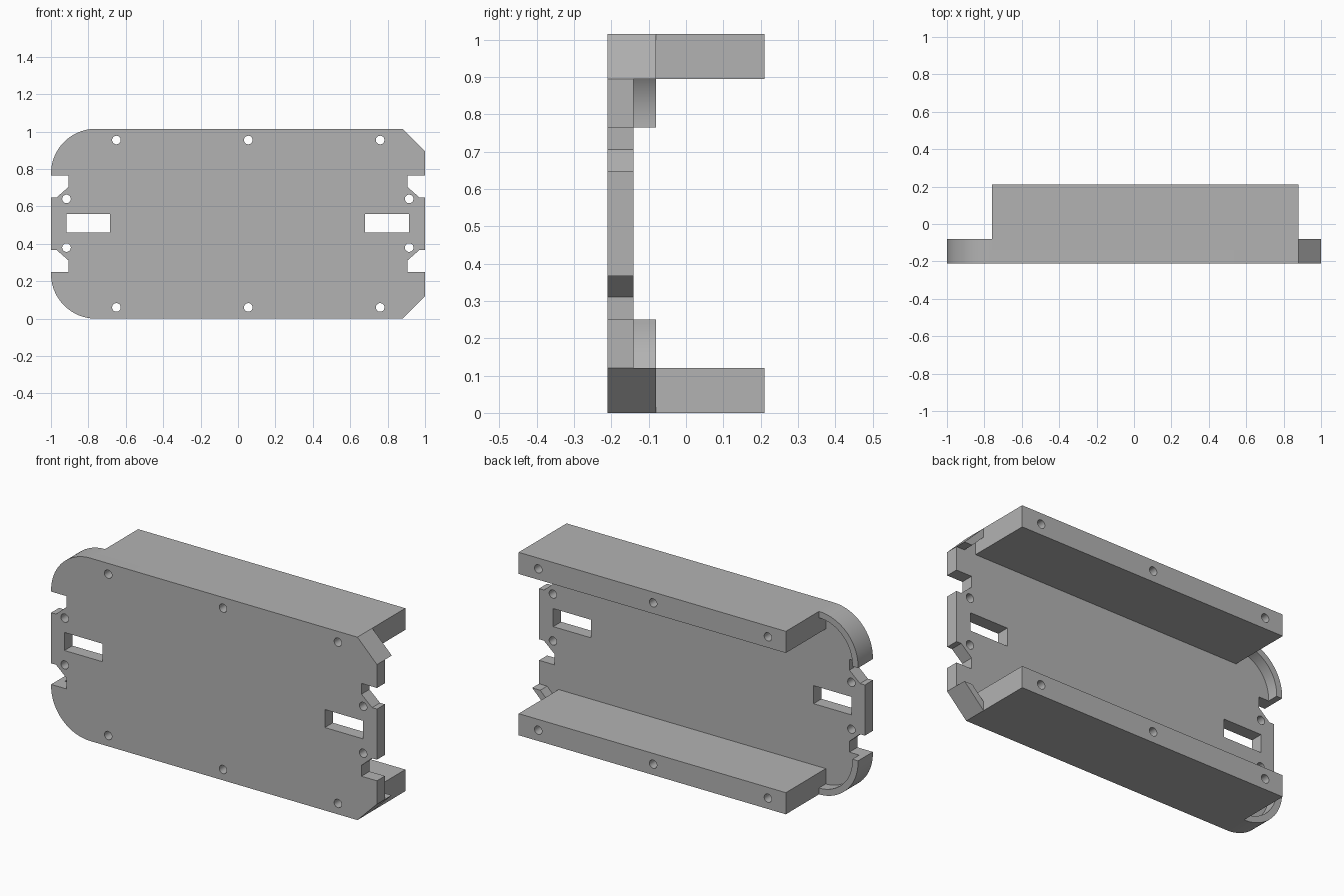
import bpy, bmesh
from math import pi, cos, sin

cube = bpy.data.objects.get("Cube")
if cube:
    bpy.data.objects.remove(cube, do_unlink=True)

grey = bpy.data.materials.new("plain grey")
grey.use_nodes = True
COLOUR = (0.45, 0.45, 0.45, 1)
grey.diffuse_color = COLOUR
grey.node_tree.nodes["Principled BSDF"].inputs["Base Color"].default_value = COLOUR

H = 1.015            # total height
FRONT, PLATE_BACK, RIM_BACK, RAIL_BACK = -0.21, -0.14, -0.08, 0.21
RAIL_L, RAIL_R, RAIL_H = -0.76, 0.88, 0.12
RADIUS, WALL = 0.24, 0.035


def arc(cx, cz, r, start, end, steps=24):
    angles = [start + (end - start) * i / steps for i in range(steps + 1)]
    return [(cx + r * cos(a), cz + r * sin(a)) for a in angles]


def hole(cx, cz, r=0.023):
    return arc(cx, cz, r, 0, 2 * pi, 32)[:-1]


def box(x0, x1, z0, z1):
    return [(x0, z0), (x1, z0), (x1, z1), (x0, z1)]


def flip(points):
    return [(x, H - z) for x, z in points]


def slab(name, loops, y0, y1):
    """Extrude an outline, with any inner hole loops, from y0 to y1."""
    curve = bpy.data.curves.new(name, "CURVE")
    curve.dimensions = "2D"
    curve.fill_mode = "BOTH"
    curve.extrude = (y1 - y0) / 2
    for loop in loops:
        spline = curve.splines.new("POLY")
        spline.points.add(len(loop) - 1)
        for point, (x, z) in zip(spline.points, loop):
            point.co = (x, z, 0, 1)
        spline.use_cyclic_u = True
    obj = bpy.data.objects.new(name, curve)
    bpy.context.collection.objects.link(obj)
    obj.location.y = (y0 + y1) / 2
    obj.rotation_euler.x = pi / 2
    bpy.ops.object.select_all(action="DESELECT")
    obj.select_set(True)
    bpy.context.view_layer.objects.active = obj
    bpy.ops.object.convert(target="MESH")
    obj = bpy.context.object
    bm = bmesh.new()
    bm.from_mesh(obj.data)
    bmesh.ops.remove_doubles(bm, verts=bm.verts, dist=0.0001)
    bmesh.ops.recalc_face_normals(bm, faces=bm.faces)
    bm.to_mesh(obj.data)
    bm.free()
    obj.data.materials.clear()
    obj.data.materials.append(grey)
    bpy.ops.object.shade_smooth_by_angle(angle=0.5)
    return obj


# Face plate: rounded on one end, chamfered on the other, notched on both
notch = [(1, 0.25), (0.905, 0.25), (0.905, 0.31), (0.97, 0.367), (1, 0.367)]
right_low = [(RAIL_R, 0), (1, RAIL_H)] + notch
left_low = [(-x, z) for x, z in reversed(notch)]
left_low += arc(RAIL_L, RADIUS, RADIUS, pi, 1.5 * pi)
outline = (right_low + flip(reversed(right_low))
           + flip(reversed(left_low)) + left_low)

rail_holes = [hole(x, 0.06) for x in (-0.65, 0.055, 0.76)]
side_holes = [hole(x, z) for x in (-0.917, 0.915) for z in (0.38, H - 0.375)]
slots = [box(-0.918, -0.685, 0.46, 0.56), box(0.68, 0.913, 0.46, 0.56)]
slab("face_plate",
     [outline] + rail_holes + [flip(h) for h in rail_holes] + side_holes + slots,
     FRONT, PLATE_BACK)

# Rails and low rims, repeated at the bottom and top
rail = [box(RAIL_L, RAIL_R, 0, RAIL_H)] + rail_holes
round_rim = [(-1, 0.25)] + arc(RAIL_L, RADIUS, RADIUS, pi, 1.5 * pi)
round_rim += arc(RAIL_L, RADIUS, RADIUS - WALL, 1.5 * pi, pi)
round_rim += [(-1 + WALL, 0.25)]
slope = WALL * 2 ** 0.5
chamfer_rim = [(RAIL_R, 0), (1, RAIL_H), (1 - slope, RAIL_H), (RAIL_R, slope)]

for side, place in (("bottom", list), ("top", flip)):
    slab(side + "_rail", [place(l) for l in rail], PLATE_BACK, RAIL_BACK)
    slab(side + "_round_rim", [place(round_rim)], PLATE_BACK, RIM_BACK)
    slab(side + "_chamfer_rim", [place(chamfer_rim)], PLATE_BACK, RIM_BACK)
